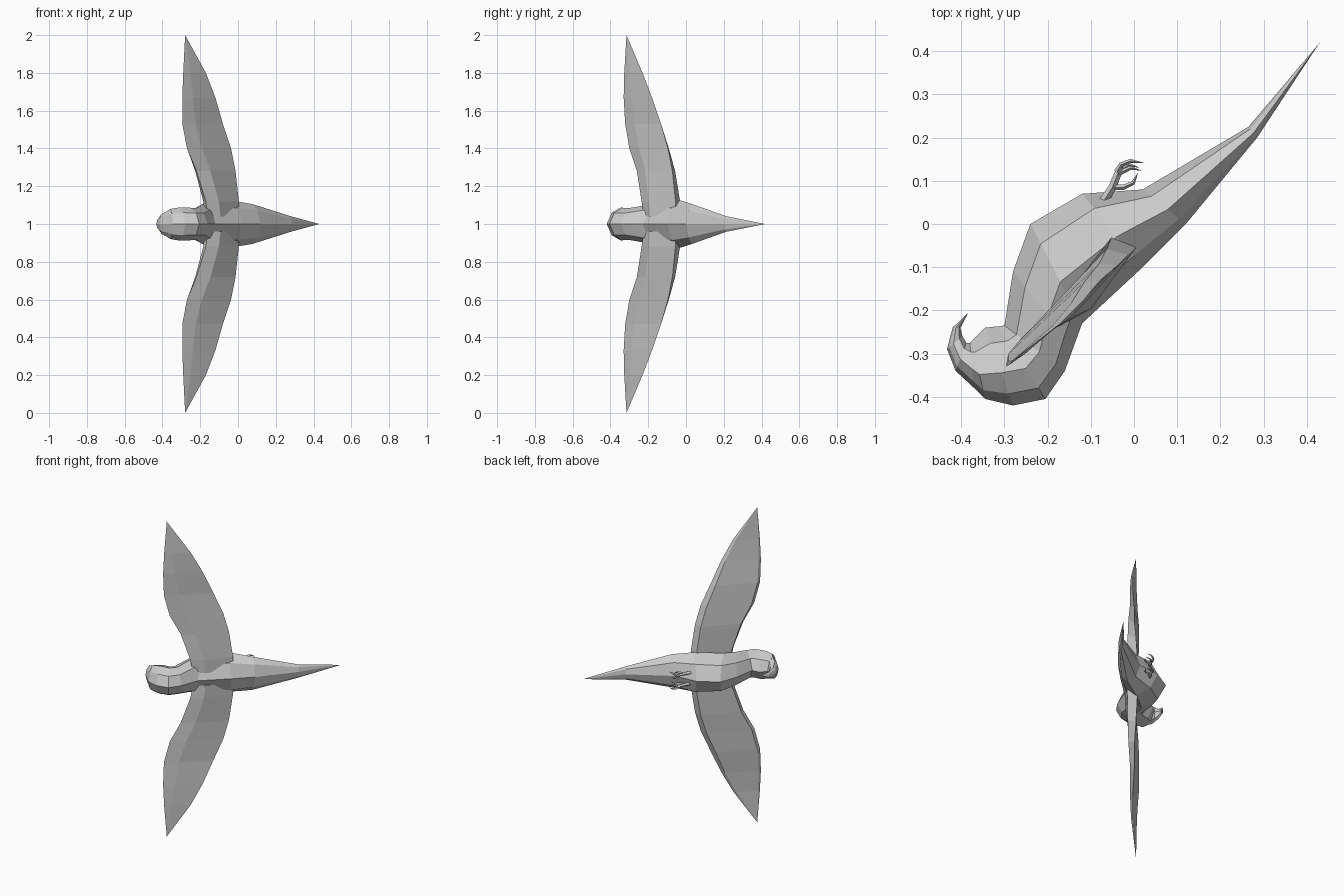
import bpy, bmesh
from mathutils import Vector

if "Cube" in bpy.data.objects:
    bpy.data.objects.remove(bpy.data.objects["Cube"])


def loft(name, rings, mirror=False):
    """Skin a list of closed rings (a ring of one point is a tip)."""
    bm = bmesh.new()
    vs = [[bm.verts.new(p) for p in r] for r in rings]
    for a, b in zip(vs, vs[1:]):
        n = max(len(a), len(b))
        for i in range(n):
            j = (i + 1) % n
            if len(b) == 1:
                bm.faces.new((a[i], a[j], b[0]))
            elif len(a) == 1:
                bm.faces.new((a[0], b[j], b[i]))
            else:
                bm.faces.new((a[i], a[j], b[j], b[i]))
    for r in (vs[0], vs[-1]):
        if len(r) > 2:
            bm.faces.new(r)
    bmesh.ops.recalc_face_normals(bm, faces=bm.faces)
    me = bpy.data.meshes.new(name)
    bm.to_mesh(me)
    bm.free()
    ob = bpy.data.objects.new(name, me)
    ob.location.z = 1
    bpy.context.collection.objects.link(ob)
    if mirror:
        m = ob.modifiers.new("Mirror", 'MIRROR')
        m.use_axis = (False, False, True)
        m.use_mirror_merge = False
    return ob


def body_ring(bx, by, dx, dy, w, prof=((.2, .7), (.58, 1), (.85, .68))):
    """Cross-section from belly point to back point with half width w."""
    b, d = Vector((bx, by, 0)), Vector((dx, dy, 0))
    side = [b.lerp(d, t) + Vector((0, 0, k * w)) for t, k in prof]
    other = [Vector((p.x, p.y, -p.z)) for p in reversed(side)]
    return [b] + side + [d] + other


# body from tail tip to neck, then head turning into the hooked beak
body = [
    (.265, .225, .285, .20, .042), (.02, .08, .12, 0, .105),
    (-.12, .07, .02, -.10, .125), (-.24, 0, -.12, -.23, .115),
    (-.28, -.11, -.14, -.285, .10), (-.30, -.235, -.16, -.34, .085),
]
head = [
    (-.30, -.235, -.16, -.34, .085), (-.315, -.237, -.205, -.405, .086),
    (-.345, -.24, -.28, -.42, .088), (-.375, -.27, -.345, -.405, .08),
    (-.38, -.275, -.37, -.38, .07),
]
beak = [
    (-.38, -.275, -.37, -.38, .068), (-.388, -.275, -.413, -.34, .055),
    (-.397, -.26, -.433, -.29, .032), (-.402, -.24, -.42, -.24, .018),
]
loft("body", [[Vector((.43, .42, 0))]] + [body_ring(*s) for s in body])
loft("head", [body_ring(*s) for s in head])
loft("beak", [body_ring(*s) for s in beak] + [[Vector((-.383, -.205, 0))]])

# wings: height, leading edge, trailing edge, thickness
wing = [
    (.04, -.16, -.225, .008, -.052, .062), (.12, -.17, -.235, .004, -.056, .058),
    (.28, -.22, -.26, -.013, -.072, .045), (.40, -.27, -.30, -.037, -.095, .032),
    (.53, -.295, -.322, -.08, -.132, .022), (.67, -.295, -.33, -.12, -.18, .014),
    (.80, -.29, -.327, -.17, -.23, .008),
]
rings = []
for h, lx, ly, tx, ty, t in wing:
    lead, trail = Vector((lx, ly, h)), Vector((tx, ty, h))
    chord = trail - lead
    out = Vector((-.7, .7, 0)) * t
    rings.append([lead, lead + out * .6 + chord * .06, trail + out - chord * .09,
                  trail, lead + chord * .3 - out * .4])
rings.append([Vector((-.28, -.315, 1))])
loft("wings", rings, mirror=True)


def limb(name, pts, r):
    """Four-sided rod along pts, tapering to a pointed claw."""
    pts = [Vector(p) for p in pts]
    up = Vector((0, 0, 1))
    rings = []
    for i, p in enumerate(pts[:-1]):
        d = (pts[i + 1] - pts[max(i - 1, 0)]).normalized()
        s = d.cross(up).normalized()
        k = r * (1 - .15 * i)
        rings.append([p + s * k, p + up * k, p - s * k, p - up * k])
    loft(name, rings + [[pts[-1]]], mirror=True)


# feet: one leg and toes per side, mirrored
Z = .035
limb("legs", [(-.075, .045, Z), (-.05, .085, Z), (-.032, .13, Z), (-.025, .145, Z)], .011)
limb("outer_toes", [(-.04, .12, Z), (-.03, .137, Z + .008), (-.008, .146, Z + .014), (.025, .141, Z + .016)], .007)
limb("middle_toes", [(-.042, .108, Z), (-.03, .12, Z), (-.008, .13, Z), (.017, .124, Z)], .007)
limb("inner_toes", [(-.04, .11, Z), (-.03, .125, Z - .01), (-.012, .137, Z - .018), (.012, .131, Z - .02)], .007)
limb("hind_toes", [(-.05, .085, Z), (-.025, .085, Z), (-.002, .095, Z), (.01, .12, Z)], .007)
